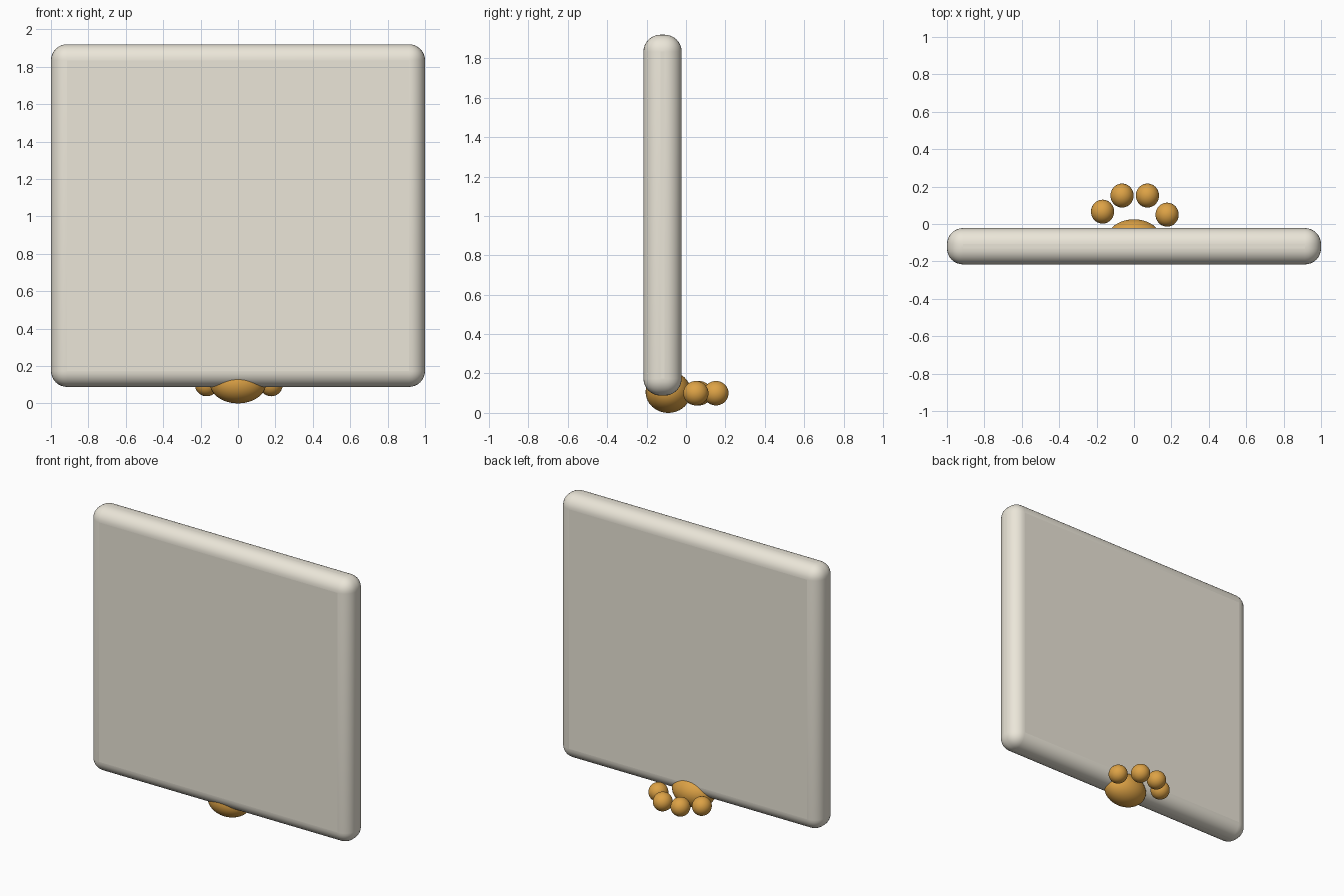
import bpy

if "Cube" in bpy.data.objects:
    bpy.data.objects.remove(bpy.data.objects["Cube"])


def material(name, color):
    m = bpy.data.materials.new(name)
    m.diffuse_color = color
    m.use_nodes = True
    m.node_tree.nodes["Principled BSDF"].inputs["Base Color"].default_value = m.diffuse_color
    return m


cream = material("cream", (0.83, 0.79, 0.69, 1))
orange = material("orange", (0.72, 0.36, 0.06, 1))


def ellipsoid(name, center, radii):
    bpy.ops.mesh.primitive_uv_sphere_add(segments=40, ring_count=24, radius=1, location=center)
    ob = bpy.context.object
    ob.name = name
    ob.scale = radii
    bpy.ops.object.transform_apply(location=False, rotation=False, scale=True)
    bpy.ops.object.shade_smooth()
    ob.data.materials.append(orange)
    return ob


# Upright slab with rounded edges
bpy.ops.mesh.primitive_cube_add(size=1, location=(0, -0.119, 1.004))
slab = bpy.context.object
slab.name = "slab"
slab.scale = (2.0, 0.194, 1.832)
bpy.ops.object.transform_apply(location=False, rotation=False, scale=True)
bevel = slab.modifiers.new("rounding", 'BEVEL')
bevel.width = 0.086
bevel.segments = 8
slab.data.materials.append(cream)
bpy.ops.object.shade_smooth_by_angle()

# Main paw pad under the slab
ellipsoid("paw_pad", (0, -0.09, 0.106), (0.15, 0.115, 0.106))

# Four toes fanned out behind the pad
toes = [(-0.168, 0.066), (-0.064, 0.152), (0.072, 0.152), (0.177, 0.05)]
for i, (x, y) in enumerate(toes):
    ellipsoid(f"toe_{i + 1}", (x, y, 0.1), (0.062, 0.064, 0.062))
